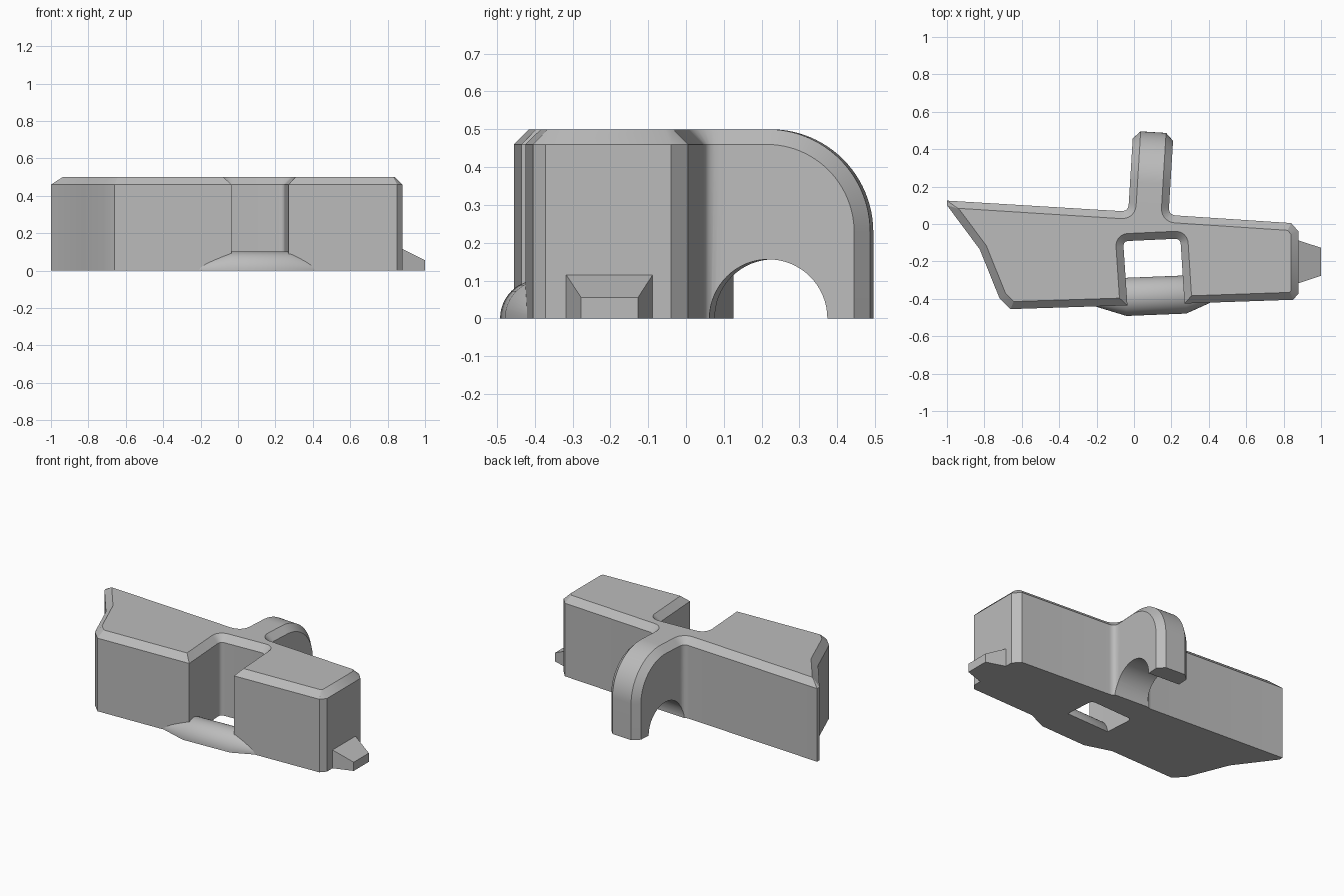
import bpy, bmesh, math
from mathutils import Vector

cube = bpy.data.objects.get("Cube")
if cube:
    bpy.data.objects.remove(cube)

grey = bpy.data.materials.new("plain_grey")
grey.use_nodes = True
grey.diffuse_color = (0.5, 0.5, 0.5, 1)
grey.node_tree.nodes["Principled BSDF"].inputs["Base Color"].default_value = (0.5, 0.5, 0.5, 1)

HEIGHT, BEVEL = 0.5, 0.04
TILT = math.radians(3.5)      # lean of the rear arm
HALF, STUB = 0.108, 0.11      # arm half width, distance where the arm leaves the body


def loft(name, rings):
    """Skin equal-length rings and cap both ends."""
    bm = bmesh.new()
    loops = [[bm.verts.new(p) for p in ring] for ring in rings]
    n = len(rings[0])
    for a, b in zip(loops, loops[1:]):
        for i in range(n):
            j = (i + 1) % n
            bm.faces.new((a[i], a[j], b[j], b[i]))
    bm.faces.new(loops[0][::-1])
    bm.faces.new(loops[-1])
    bmesh.ops.recalc_face_normals(bm, faces=bm.faces)
    mesh = bpy.data.meshes.new(name)
    bm.to_mesh(mesh)
    bm.free()
    mesh.materials.append(grey)
    ob = bpy.data.objects.new(name, mesh)
    bpy.context.collection.objects.link(ob)
    return ob


def arm_xy(u, v):
    """Arm space (across, along) to plan coordinates."""
    c, s = math.cos(TILT), math.sin(TILT)
    return Vector((0.0735 + u * c + v * s, -u * s + v * c))


def rounded(corners):
    """Expand (point, fillet, bevel) corners into points with a bevel per outgoing edge."""
    out = []
    for i, (p, r, d) in enumerate(corners):
        p = Vector(p)
        if not r:
            out.append((p, d))
            continue
        a = p + (Vector(corners[i - 1][0]) - p).normalized() * r
        b = p + (Vector(corners[(i + 1) % len(corners)][0]) - p).normalized() * r
        for k in range(7):
            t = k / 6
            out.append((a * (1 - t) ** 2 + p * 2 * t * (1 - t) + b * t * t, d))
    return out


def inset(pts):
    """Move each edge of a counter-clockwise outline inward by its own bevel."""
    res = []
    for i, (p, d2) in enumerate(pts):
        q, d1 = pts[i - 1]
        e1 = (p - q).normalized()
        e2 = (pts[(i + 1) % len(pts)][0] - p).normalized()
        n1, n2 = Vector((-e1.y, e1.x)), Vector((-e2.y, e2.x))
        det = n1.x * n2.y - n1.y * n2.x
        if abs(det) < 1e-3:
            res.append(p + n2 * d2)
        else:
            res.append(p + Vector((d1 * n2.y - d2 * n1.y, d2 * n1.x - d1 * n2.x)) / det)
    return res


# Body: plan outline with front slot and rear stub, bevelled round the top
B = BEVEL
outline = rounded([
    ((-0.66, -0.455), 0, B), ((-0.035, -0.435), 0, B),
    ((-0.058, -0.092), 0.03, B), ((0.248, -0.078), 0.03, B),
    ((0.27, -0.425), 0, B), ((0.85, -0.405), 0, B),
    ((0.88, -0.372), 0, B), ((0.88, -0.04), 0, B), ((0.84, 0.005), 0, B),
    (arm_xy(HALF, 0.055), 0.04, B), (arm_xy(HALF, STUB), 0, 0),
    (arm_xy(-HALF, STUB), 0, B), (arm_xy(-HALF, 0.06), 0.04, B),
    ((-1, 0.125), 0, 0.062), ((-1, 0.1), 0, B),
    ((-0.825, -0.135), 0, B), ((-0.72, -0.395), 0, B),
])
flat = [p for p, d in outline]
body = loft("body", [[(p.x, p.y, 0) for p in flat],
                     [(p.x, p.y, HEIGHT - B) for p in flat],
                     [(p.x, p.y, HEIGHT) for p in inset(outline)]])


# Rear arm: quarter-round profile, bevelled along both sides
def arm_ring(u, cut):
    r, cv, cz = 0.272 - cut, 0.22, HEIGHT - 0.272
    prof = [(STUB, 0), (STUB, HEIGHT - cut)]
    for k in range(25):
        a = math.pi / 2 * (1 - k / 24)
        prof.append((cv + r * math.cos(a), cz + r * math.sin(a)))
    prof.append((cv + r, 0))
    return [(*arm_xy(u, v), z) for v, z in prof]


arm = loft("rear_arm", [arm_ring(-HALF, B), arm_ring(B - HALF, 0),
                        arm_ring(HALF - B, 0), arm_ring(HALF, B)])


# Round opening under the arm
def hole_ring(u):
    angles = [2 * math.pi * k / 64 for k in range(64)]
    return [(*arm_xy(u, 0.225 + 0.156 * math.cos(a)), 0.156 * math.sin(a)) for a in angles]


cutter = loft("hole_cutter", [hole_ring(-0.2), hole_ring(0.2)])
cutter.hide_render = True
for ob in (body, arm):
    mod = ob.modifiers.new("opening", "BOOLEAN")
    mod.operation, mod.solver, mod.object = "DIFFERENCE", "EXACT", cutter
    bpy.context.view_layer.objects.active = ob
    bpy.ops.object.modifier_apply(modifier=mod.name)
bpy.data.objects.remove(cutter)


# Front bar: half-round rod with tapered ends sunk into the body
def bar_ring(x, r):
    y = -0.388 + 0.04 * x
    angles = [math.pi * k / 24 for k in range(25)]
    return [(x, y + r * math.cos(a), r * math.sin(a)) for a in angles]


bar = loft("front_bar", [bar_ring(-0.22, 0.04), bar_ring(-0.04, 0.102),
                         bar_ring(0.28, 0.102), bar_ring(0.43, 0.04)])


# Side peg: tapered block on the left end
def peg_ring(x, y0, y1, z):
    return [(x, y0, 0), (x, y1, 0), (x, y1, z), (x, y0, z)]


peg = loft("side_peg", [peg_ring(0.87, -0.32, -0.085, 0.12),
                        peg_ring(1.0, -0.277, -0.127, 0.055)])

# Smooth the round surfaces, keep hard edges
bpy.ops.object.select_all(action="DESELECT")
for ob in (body, arm, bar, peg):
    ob.select_set(True)
bpy.context.view_layer.objects.active = body
bpy.ops.object.shade_smooth_by_angle(angle=math.radians(30))
